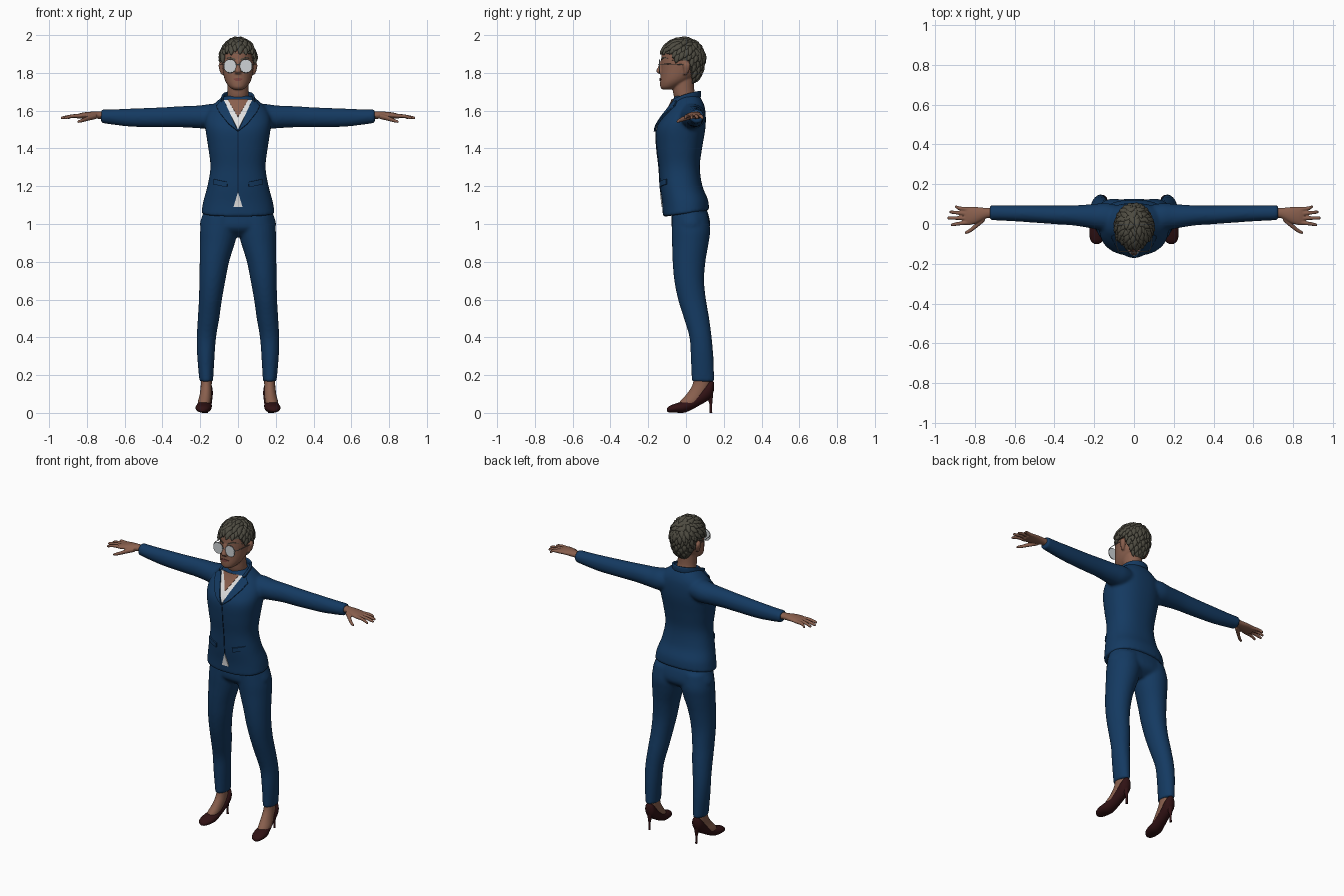
import bpy, bmesh, math, random
from mathutils import Vector
from mathutils.bvhtree import BVHTree

cube = bpy.data.objects.get("Cube")
if cube:
    bpy.data.objects.remove(cube, do_unlink=True)
random.seed(4)
built = []


def material(name, r, g, b):
    m = bpy.data.materials.new(name)
    m.use_nodes = True
    m.diffuse_color = (r, g, b, 1)
    node = next(n for n in m.node_tree.nodes if n.type == 'BSDF_PRINCIPLED')
    node.inputs["Base Color"].default_value = (r, g, b, 1)
    node.inputs["Roughness"].default_value = 0.7
    return m


NAVY = material("suit_navy", .007, .042, .12)
SEAM = material("seam_dark_navy", .003, .015, .045)
SKIN = material("skin", .25, .115, .075)
LIPS = material("lips", .2, .06, .05)
HAIR = material("hair_grey_brown", .075, .07, .052)
WHITE = material("shirt_white", .75, .75, .75)
GLASS = material("lens_pale_grey", .62, .65, .67)
METAL = material("frame_grey", .2, .2, .2)
SHOE = material("shoe_dark_red", .03, .006, .007)


def finish(name, bm, mat):
    bmesh.ops.recalc_face_normals(bm, faces=bm.faces)
    mesh = bpy.data.meshes.new(name)
    bm.to_mesh(mesh)
    bm.free()
    mesh.materials.append(mat)
    obj = bpy.data.objects.new(name, mesh)
    bpy.context.collection.objects.link(obj)
    built.append(obj)
    return obj


def select(objs):
    bpy.ops.object.select_all(action='DESELECT')
    for o in objs:
        o.select_set(True)
    bpy.context.view_layer.objects.active = objs[0]


def bend(c, power):
    return math.copysign(abs(c) ** (2 / power), c)


def loft(name, stations, mat, axis=2, power=2.0, sides=28, steps=4):
    """Skin of rings; station = (place on axis, centre, centre, radius, radius)."""
    rows, last = [], len(stations) - 1
    for i in range(last):
        a, b, c, d = (stations[max(0, min(last, i + k))] for k in (-1, 0, 1, 2))
        for s in range(steps):
            t = s / steps
            rows.append([q + t * (r - p) / 2 + t * t * (p - 2.5 * q + 2 * r - w / 2)
                         + t ** 3 * (1.5 * (q - r) + (w - p) / 2)
                         for p, q, r, w in zip(a, b, c, d)])
    rows.append(stations[-1])
    bm = bmesh.new()
    rings = []
    for place, c1, c2, r1, r2 in rows:
        ring = []
        for k in range(sides):
            a = math.tau * k / sides
            co = [c1 + r1 * bend(math.cos(a), power), c2 + r2 * bend(math.sin(a), power)]
            co.insert(axis, place)
            ring.append(bm.verts.new(co))
        rings.append(ring)
    for lo, hi in zip(rings, rings[1:]):
        for k in range(sides):
            j = (k + 1) % sides
            bm.faces.new((lo[k], lo[j], hi[j], hi[k]))
    bm.faces.new(rings[0])
    bm.faces.new(rings[-1])
    return finish(name, bm, mat)


def pair(obj):
    """Add the mirrored twin of a left part."""
    bm = bmesh.new()
    bm.from_mesh(obj.data)
    for v in bm.verts:
        v.co.x = -v.co.x
    name = obj.name
    obj.name = "left_" + name
    return [obj, finish("right_" + name, bm, obj.data.materials[0])]


def fuse(name, parts, voxel, rounds=4):
    """Melt overlapping parts into one smooth body."""
    select(parts)
    bpy.ops.object.join()
    body = parts[0]
    for o in parts[1:]:
        built.remove(o)
    body.name = name
    mod = body.modifiers.new("melt", 'REMESH')
    mod.mode = 'VOXEL'
    mod.voxel_size = voxel
    mod = body.modifiers.new("soften", 'SMOOTH')
    mod.iterations = rounds
    select([body])
    bpy.ops.object.convert(target='MESH')
    return body


def patch(name, outline, target, mat, lift=.003, thick=.005):
    """Thin plate laid on the front of a body; outline is in x and z."""
    tree = BVHTree.FromPolygons([v.co for v in target.data.vertices],
                                [p.vertices for p in target.data.polygons])
    bm = bmesh.new()
    bm.faces.new([bm.verts.new((x, -1, z)) for x, z in outline])
    bmesh.ops.triangulate(bm, faces=bm.faces)
    bmesh.ops.subdivide_edges(bm, edges=bm.edges, cuts=9, use_grid_fill=True)
    for v in bm.verts:
        hit = tree.ray_cast(v.co, Vector((0, 1, 0)))[0]
        v.co.y = (hit.y if hit else -.02) - lift
    obj = finish(name, bm, mat)
    mod = obj.modifiers.new("thickness", 'SOLIDIFY')
    mod.thickness, mod.offset = thick, 0
    select([obj])
    bpy.ops.object.convert(target='MESH')
    return obj


def tube(name, points, radius, mat, ribbon=0, closed=False):
    cu = bpy.data.curves.new(name, 'CURVE')
    cu.dimensions, cu.twist_mode = '3D', 'Z_UP'
    cu.bevel_depth, cu.extrude, cu.bevel_resolution = radius, ribbon, 2
    cu.use_fill_caps = True
    sp = cu.splines.new('NURBS')
    sp.points.add(len(points) - 1)
    for p, co in zip(sp.points, points):
        p.co = (*co, 1)
    sp.order_u, sp.use_endpoint_u, sp.use_cyclic_u = 3, not closed, closed
    cu.materials.append(mat)
    obj = bpy.data.objects.new(name, cu)
    bpy.context.collection.objects.link(obj)
    select([obj])
    bpy.ops.object.convert(target='MESH')
    obj = bpy.context.view_layer.objects.active
    built.append(obj)
    return obj


# Jacket: torso and sleeves melted together, hem dipping at the front
torso = loft("torso", [(1.055, 0, 0, .194, .123), (1.12, 0, -.005, .184, .121), (1.2, 0, -.025, .162, .112),
                       (1.3, 0, -.035, .146, .108), (1.4, 0, -.035, .157, .12), (1.5, 0, -.028, .172, .13),
                       (1.56, 0, -.012, .173, .117), (1.61, 0, .004, .152, .097), (1.645, 0, .008, .117, .082),
                       (1.678, 0, .005, .077, .066)], NAVY, power=2.3, sides=48)
sleeve = loft("sleeve", [(.06, .03, 1.575, .06, .055), (.14, .035, 1.57, .07, .066), (.2, .038, 1.567, .063, .061),
                         (.3, .043, 1.568, .051, .056), (.4, .046, 1.565, .047, .053), (.55, .052, 1.563, .042, .049),
                         (.65, .055, 1.566, .039, .042), (.725, .057, 1.571, .038, .036)], NAVY, axis=0)
jacket = fuse("jacket", [torso] + pair(sleeve), .009, 5)
for v in jacket.data.vertices:
    if v.co.z < 1.2:
        v.co.z += v.co.y * (1.2 - v.co.z)

# Shirt, open neck, lapels and other jacket details
patch("shirt_front", [(0, 1.5), (.08, 1.655), (-.08, 1.655)], jacket, WHITE)
patch("bare_neckline", [(0, 1.565), (.055, 1.66), (-.055, 1.66)], jacket, SKIN, .006)
patch("shirt_tail", [(0, 1.17), (.024, 1.09), (-.024, 1.09)], jacket, WHITE)
patch("front_seam", [(-.002, 1.17), (.002, 1.17), (.002, 1.5), (-.002, 1.5)], jacket, SEAM, .001)
pair(patch("lapel", [(0, 1.49), (.05, 1.53), (.098, 1.59), (.088, 1.605), (.112, 1.625), (.09, 1.652),
                     (.072, 1.65)], jacket, NAVY, .008, .009))
pair(patch("pocket_flap", [(.055, 1.222), (.127, 1.238), (.13, 1.21), (.058, 1.195)], jacket, NAVY, .004, .008))
collar_side = [(.083, -.062, 1.645), (.085, -.01, 1.668), (.06, .055, 1.684)]
tube("collar", collar_side + [(0, .08, 1.688)] + [(-x, y, z) for x, y, z in reversed(collar_side)],
     .006, NAVY, ribbon=.012)

# Trousers
hips = loft("hips", [(.935, 0, .025, .12, .05), (.98, 0, .025, .199, .1), (1.06, 0, .02, .184, .096),
                     (1.13, 0, -.01, .155, .085)], NAVY, power=2.2, sides=40)
leg = loft("leg", [(.165, .168, .09, .036, .06), (.3, .17, .085, .046, .06), (.4, .167, .077, .051, .059),
                   (.5, .156, .056, .057, .067), (.6, .146, .032, .061, .074), (.7, .136, .017, .069, .079),
                   (.8, .125, .016, .078, .087), (.9, .109, .023, .093, .097), (.97, .1, .026, .1, .102),
                   (1.05, .09, .02, .095, .095)], NAVY)
fuse("trousers", [hips] + pair(leg), .009)

# Feet and high-heeled shoes
pair(loft("foot", [(.035, .182, 0, .03, .045), (.06, .178, .02, .034, .052), (.1, .171, .054, .031, .05),
                   (.15, .168, .08, .029, .045), (.22, .168, .085, .03, .04)], SKIN))
pair(loft("shoe", [(-.1, .188, .016, .012, .009), (-.085, .187, .02, .03, .018), (-.05, .184, .026, .041, .025),
                   (-.01, .18, .032, .041, .031), (.03, .175, .05, .036, .033), (.07, .17, .075, .034, .036),
                   (.11, .167, .108, .034, .046), (.135, .166, .128, .028, .043), (.147, .166, .14, .012, .024)],
          SHOE, axis=1))
pair(loft("shoe_heel", [(0, .166, .132, .007, .007), (.05, .166, .131, .007, .008), (.1, .166, .124, .02, .02)],
          SHOE, sides=16))

# Hands
hand = [loft("palm", [(.7, .057, 1.575, .027, .021), (.74, .055, 1.576, .026, .019), (.79, .045, 1.576, .04, .018),
                      (.83, .04, 1.573, .046, .015), (.852, .04, 1.57, .042, .011)], SKIN, axis=0),
        loft("thumb", [(.75, .03, 1.57, .016, .014), (.79, -.005, 1.56, .014, .013), (.825, -.033, 1.548, .011, .01),
                       (.85, -.045, 1.541, .007, .006)], SKIN, axis=0, sides=14)]
for root, tip, reach in ((.073, .086, .902), (.051, .06, .928), (.029, .03, .938), (.008, -.004, .922)):
    hand.append(loft("finger", [(.83, root, 1.572, .011, .011), (.88, (root + tip) / 2, 1.571, .0095, .0095),
                                (reach - .008, tip, 1.562, .008, .008), (reach, tip, 1.56, .004, .004)],
                     SKIN, axis=0, sides=14))
pair(fuse("hand", hand, .004, 2))

# Head, neck, nose and ears
skull = loft("skull", [(1.712, 0, -.098, .025, .028), (1.725, 0, -.087, .045, .049), (1.75, 0, -.065, .064, .072),
                       (1.78, 0, -.045, .075, .09), (1.82, 0, -.03, .081, .103), (1.87, 0, -.022, .084, .109),
                       (1.92, 0, -.018, .08, .106), (1.955, 0, -.015, .06, .08), (1.975, 0, -.015, .025, .035)], SKIN)
neck = loft("neck", [(1.6, 0, .005, .07, .058), (1.66, 0, 0, .06, .06), (1.7, 0, -.012, .056, .057),
                     (1.78, 0, -.015, .054, .058)], SKIN)
nose = loft("nose", [(1.865, 0, -.125, .01, .01), (1.83, 0, -.135, .012, .014), (1.808, 0, -.142, .018, .017),
                     (1.795, 0, -.132, .016, .012)], SKIN, sides=16)
ear = loft("ear", [(1.79, .08, -.004, .008, .008), (1.81, .086, .002, .011, .015), (1.84, .09, .004, .013, .02),
                   (1.858, .088, .002, .008, .012)], SKIN, sides=16)
head = fuse("head", [skull, neck, nose] + pair(ear), .005, 3)
patch("lips", [(-.027, 1.768), (-.008, 1.773), (.008, 1.773), (.027, 1.768), (.01, 1.757), (-.01, 1.757)],
      head, LIPS, .002)
pair(patch("eyebrow", [(.014, 1.874), (.045, 1.885), (.068, 1.875), (.045, 1.879), (.014, 1.867)], head, HAIR, .002))

# Glasses
pair(loft("lens", [(-.142, .042, 1.836, .031, .033), (-.137, .042, 1.836, .032, .034)], GLASS, axis=1, power=2.3))
ring = [math.tau * k / 28 for k in range(28)]
pair(tube("lens_rim", [(.042 + .033 * math.cos(a), -.139, 1.836 + .035 * math.sin(a)) for a in ring],
          .0022, METAL, closed=True))
pair(tube("temple_arm", [(.074, -.139, 1.845), (.088, -.12, 1.847), (.092, -.05, 1.846), (.092, .005, 1.842)],
          .002, METAL))
tube("bridge", [(-.012, -.14, 1.842), (0, -.152, 1.848), (.012, -.14, 1.842)], .002, METAL)

# Hair: close cap with overlapping swept tufts
CENTRE, CROWN = Vector((0, -.018, 1.875)), Vector((0, .05, 2))


def hairline(y):
    if y < -.075:
        return 1.9
    return 1.86 if y < .012 else max(1.745, 1.86 - (y - .012) * 4)


def on_cap(n):
    return CENTRE + Vector((n.x * .092, n.y * .114, n.z * (.106 if n.z > 0 else .16)))


bm = bmesh.new()
bmesh.ops.create_uvsphere(bm, u_segments=72, v_segments=60, radius=1)
for v in bm.verts:
    p = on_cap(v.co)
    v.co = p if p.z > hairline(p.y) else CENTRE + (p - CENTRE) * .7
finish("hair_cap", bm, HAIR)

bm = bmesh.new()
COUNT = 210
for i in range(COUNT):
    up = 1 - 2 * (i + .5) / COUNT
    flat, turn = math.sqrt(1 - up * up), i * 2.4
    n = Vector((flat * math.cos(turn), flat * math.sin(turn), up))
    p = on_cap(n)
    if p.z < hairline(p.y) + .012:
        continue
    flow = p - CROWN + Vector([random.uniform(-.04, .04) for _ in range(3)])
    flow = (flow - n * flow.dot(n)).normalized()
    side = n.cross(flow)
    size = random.uniform(.8, 1.15) * (1 if p.z > 1.86 else .75)
    for v in bmesh.ops.create_icosphere(bm, subdivisions=3, radius=1)["verts"]:
        x, y, z = v.co
        v.co = p + size * (side * x * (1 - .5 * y) * .015 + flow * y * .028 + n * (z * .011 + y * .003))
finish("hair_tufts", bm, HAIR)

select(built)
bpy.ops.object.shade_smooth_by_angle(angle=math.radians(50))
